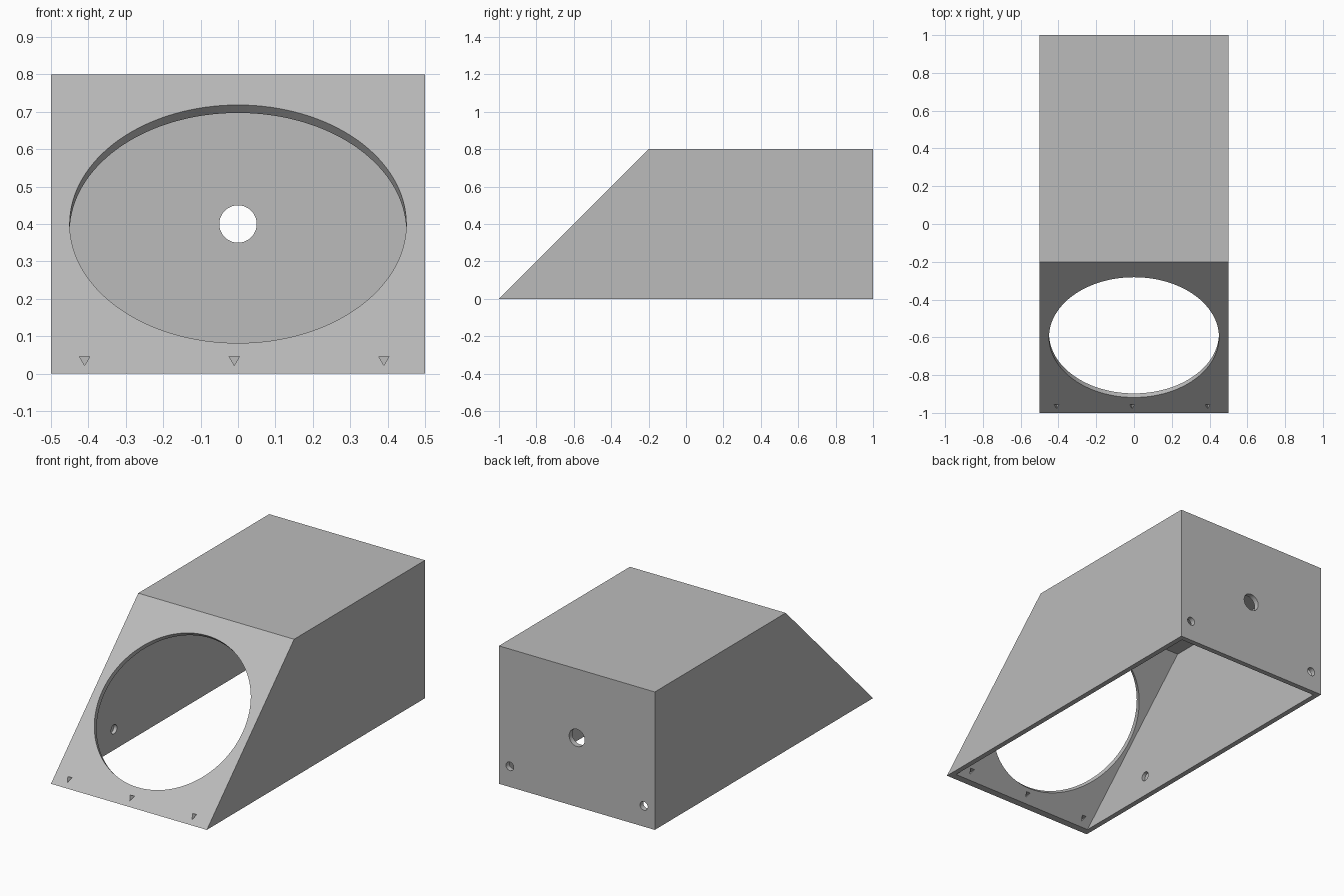
import bpy, bmesh, math
from mathutils import Vector

if "Cube" in bpy.data.objects:
    bpy.data.objects.remove(bpy.data.objects["Cube"], do_unlink=True)

WALL = 0.03
HALF = 0.5
HEIGHT = 0.8

grey = bpy.data.materials.new("plain grey")
grey.use_nodes = True
grey.diffuse_color = (0.5, 0.5, 0.5, 1)
grey.node_tree.nodes["Principled BSDF"].inputs["Base Color"].default_value = (0.5, 0.5, 0.5, 1)


def add_object(name, bm):
    bmesh.ops.recalc_face_normals(bm, faces=bm.faces)
    mesh = bpy.data.meshes.new(name)
    bm.to_mesh(mesh)
    bm.free()
    mesh.materials.append(grey)
    obj = bpy.data.objects.new(name, mesh)
    bpy.context.collection.objects.link(obj)
    return obj


def prism(name, profile, half_width):
    """Extrude a (y, z) side profile across x."""
    bm = bmesh.new()
    face = bm.faces.new([bm.verts.new((-half_width, y, z)) for y, z in profile])
    moved = bmesh.ops.extrude_face_region(bm, geom=[face])["geom"]
    verts = [v for v in moved if isinstance(v, bmesh.types.BMVert)]
    bmesh.ops.translate(bm, verts=verts, vec=(2 * half_width, 0, 0))
    return add_object(name, bm)


def drill(name, centre, axis, radius, length, sides=48):
    """Round or polygonal cutter along an axis."""
    bm = bmesh.new()
    bmesh.ops.create_cone(bm, cap_ends=True, segments=sides, radius1=radius,
                          radius2=radius, depth=length)
    obj = add_object(name, bm)
    obj.rotation_mode = 'QUATERNION'
    obj.rotation_quaternion = Vector((0, 0, 1)).rotation_difference(Vector(axis))
    obj.location = centre
    return obj


# Sloped-front shell, open underneath
housing = prism("housing", [(-1, 0), (1, 0), (1, HEIGHT), (HEIGHT - 1, HEIGHT)], HALF)

slope = WALL * math.sqrt(2) - 1
ceiling = HEIGHT - WALL
below = -0.1
cutters = [prism("cavity_cutter", [(slope + below, below), (1 - WALL, below),
                                   (1 - WALL, ceiling), (slope + ceiling, ceiling)],
                 HALF - WALL)]

# Large round opening in the slope and cable hole in the back
cutters.append(drill("opening_cutter", (0, -0.6, 0.4), (0, -1, 1), 0.45, 0.16, 128))
cutters.append(drill("cable_hole_cutter", (0, 1, 0.4), (0, 1, 0), 0.05, 0.2))

# Corner holes in the back and shallow sockets inside the side walls
for side in (-1, 1):
    cutters.append(drill("back_hole_cutter", (side * 0.43, 1, 0.12), (0, 1, 0), 0.025, 0.2, 32))
    cutters.append(drill("side_socket_cutter", (side * 0.46, -0.465, 0.12), (1, 0, 0), 0.027, 0.06, 32))

# Triangular vents along the lower front edge
for x in (-0.41, -0.01, 0.39):
    vent = drill("vent_cutter", (x, -0.95, 0.0375), (0, 1, 0), 0.0156, 0.2, 3)
    bm = bmesh.new()
    bm.from_mesh(vent.data)
    # Turn the triangle so that one corner points down
    for v in bm.verts:
        angle = math.pi * 2 * round((math.atan2(v.co.y, v.co.x)) / (math.pi * 2 / 3)) / 3
        v.co.x, v.co.y = 0.0156 * math.cos(angle), 0.0156 * math.sin(angle)
    down = vent.rotation_quaternion.inverted() @ Vector((0, 0, -1))
    corner = max((v.co for v in bm.verts), key=lambda c: c.to_2d().normalized().dot(down.to_2d()))
    turn = math.atan2(down.y, down.x) - math.atan2(corner.y, corner.x)
    for v in bm.verts:
        x0, y0 = v.co.x, v.co.y
        v.co.x = x0 * math.cos(turn) - y0 * math.sin(turn)
        v.co.y = x0 * math.sin(turn) + y0 * math.cos(turn)
    bm.to_mesh(vent.data)
    bm.free()
    cutters.append(vent)

# Apply every cut, then drop the cutters
for cutter in cutters:
    cutter.hide_render = True
    cut = housing.modifiers.new(cutter.name, 'BOOLEAN')
    cut.operation = 'DIFFERENCE'
    cut.solver = 'EXACT'
    cut.object = cutter
bpy.context.view_layer.update()
result = bpy.data.meshes.new_from_object(
    housing.evaluated_get(bpy.context.evaluated_depsgraph_get()))
housing.modifiers.clear()
housing.data = result
for cutter in cutters:
    bpy.data.objects.remove(cutter, do_unlink=True)

bpy.context.view_layer.objects.active = housing
housing.select_set(True)
bpy.ops.object.shade_smooth_by_angle(angle=math.radians(30))
